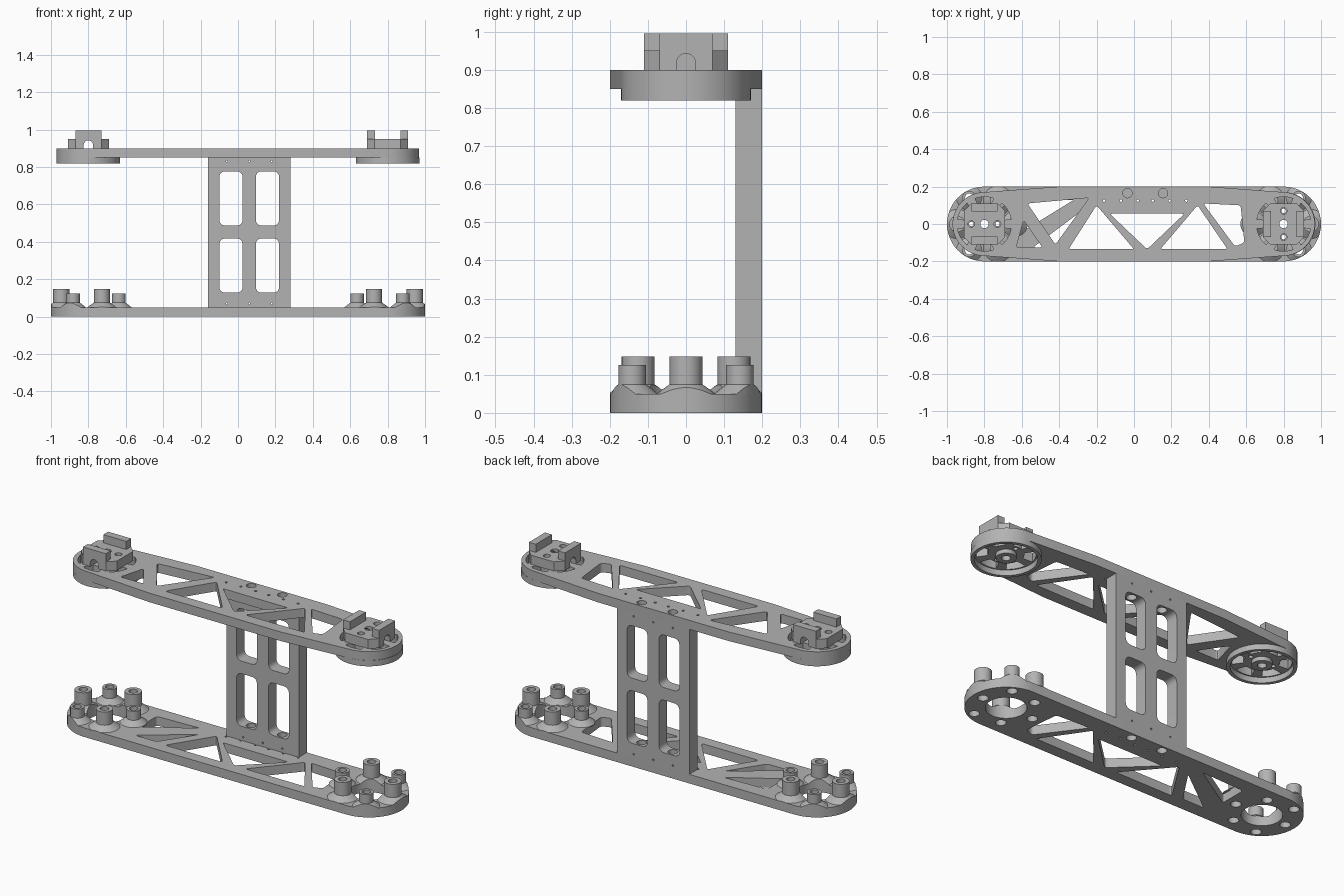
import bpy, bmesh
from math import sin, cos, pi, radians
from mathutils import Vector, Matrix

cube = bpy.data.objects.get("Cube")
if cube:
    bpy.data.objects.remove(cube, do_unlink=True)

grey = bpy.data.materials.new("matte grey")
grey.use_nodes = True
grey.diffuse_color = (0.45, 0.45, 0.45, 1)
grey.node_tree.nodes["Principled BSDF"].inputs["Base Color"].default_value = grey.diffuse_color


def circle(x, y, r, n=32):
    return [(x + r * cos(2 * pi * i / n), y + r * sin(2 * pi * i / n)) for i in range(n)]


def arc(x, y, r, a, b, n=24):
    angles = [radians(a + (b - a) * i / n) for i in range(n + 1)]
    return [(x + r * cos(t), y + r * sin(t)) for t in angles]


def rounded(points, d, n=4):
    """Polygon with softened corners."""
    out = []
    for i, p in enumerate(points):
        p = Vector(p)
        a = p + (Vector(points[i - 1]) - p).normalized() * d
        b = p + (Vector(points[(i + 1) % len(points)]) - p).normalized() * d
        for k in range(n + 1):
            t = k / n
            out.append(tuple(a * (1 - t) ** 2 + p * 2 * t * (1 - t) + b * t * t))
    return out


def rect(x0, x1, y0, y1):
    return [(x0, y0), (x1, y0), (x1, y1), (x0, y1)]


def finish(name, mesh, matrix):
    bm = bmesh.new()
    bm.from_mesh(mesh)
    bmesh.ops.remove_doubles(bm, verts=bm.verts, dist=1e-5)
    bm.transform(matrix)
    bmesh.ops.recalc_face_normals(bm, faces=bm.faces)
    bm.to_mesh(mesh)
    bm.free()
    mesh.materials.clear()
    mesh.materials.append(grey)
    ob = bpy.data.objects.new(name, mesh)
    bpy.context.collection.objects.link(ob)
    return ob


def prism(name, loops, z0, z1, matrix=Matrix()):
    """Extrude an outline; further loops become holes."""
    cu = bpy.data.curves.new(name, 'CURVE')
    cu.dimensions = '2D'
    cu.fill_mode = 'BOTH'
    cu.extrude = (z1 - z0) / 2
    for loop in loops:
        s = cu.splines.new('POLY')
        s.points.add(len(loop) - 1)
        for pt, (x, y) in zip(s.points, loop):
            pt.co = (x, y, 0, 1)
        s.use_cyclic_u = True
        s.use_smooth = False
    tmp = bpy.data.objects.new("helper", cu)
    bpy.context.collection.objects.link(tmp)
    dg = bpy.context.evaluated_depsgraph_get()
    mesh = bpy.data.meshes.new_from_object(tmp.evaluated_get(dg))
    bpy.data.objects.remove(tmp, do_unlink=True)
    return finish(name, mesh, matrix @ Matrix.Translation((0, 0, (z0 + z1) / 2)))


def lathe(name, profile, x, y, n=32):
    """Revolve a closed (radius, z) profile."""
    bm = bmesh.new()
    rings = [[bm.verts.new((px, py, z)) for px, py in circle(0, 0, r, n)] for r, z in profile]
    for k, ring in enumerate(rings):
        prev = rings[k - 1]
        for i in range(n):
            j = (i + 1) % n
            bm.faces.new((prev[i], prev[j], ring[j], ring[i]))
    mesh = bpy.data.meshes.new(name)
    bm.to_mesh(mesh)
    bm.free()
    return finish(name, mesh, Matrix.Translation((x, y, 0)))


def boolean(ob, other, operation, remove=True):
    m = ob.modifiers.new("cut", 'BOOLEAN')
    m.operation, m.object, m.solver = operation, other, 'EXACT'
    bpy.context.view_layer.objects.active = ob
    bpy.ops.object.modifier_apply(modifier=m.name)
    if remove:
        bpy.data.objects.remove(other, do_unlink=True)


parts = []
bolt_x = (-0.035, 0.155)
bolts = [circle(x, 0.165, 0.025) for x in bolt_x]
pins = [circle(x, 0.125, 0.007, 8) for x in (-0.16, -0.07, 0.02, 0.1, 0.19, 0.28)]

# Truss openings shared by both plates
shared = [[(-0.35, -0.135), (0.0, -0.135), (-0.2, 0.1)],
          [(-0.13, 0.055), (0.27, 0.055), (0.07, -0.135)],
          [(0.14, -0.135), (0.5, -0.135), (0.34, 0.1)],
          [(0.37, 0.11), (0.57, 0.1), (0.59, -0.1), (0.54, -0.12)]]
upper_truss = shared + [[(-0.57, 0.11), (-0.24, 0.14), (-0.42, -0.11)],
                        [(-0.59, 0.02), (-0.49, -0.125), (-0.63, -0.125)]]
lower_truss = shared + [[(-0.58, 0.12), (-0.32, 0.13), (-0.58, -0.03)],
                        [(-0.54, -0.125), (-0.41, -0.125), (-0.28, 0.07)]]

# Lower plate with bores and post holes
lower_outline = arc(0.8, 0, 0.2, -90, 90) + arc(-0.8, 0, 0.2, 90, 270)
posts = []
for side in (-1, 1):
    for k in range(6):
        tall = k % 2 == 0
        ring = 0.145 if tall else 0.163
        t = radians(60 * k)
        posts.append((side * (0.8 + ring * cos(t)), ring * sin(t), tall))
bores = [circle(s * 0.8, 0, 0.1, 48) for s in (-1, 1)]
parts.append(prism("lower_plate", [lower_outline] + bores + bolts + pins
                   + [circle(x, y, 0.026) for x, y, _ in posts]
                   + [rounded(p, 0.015) for p in lower_truss], 0, 0.05))

# Posts with flared feet trimmed to the plate edge and bore
clip = prism("post_trim", [lower_outline] + bores, 0.03, 0.3)
for x, y, tall in posts:
    r, top, foot = (0.043, 0.148, 0.078) if tall else (0.036, 0.125, 0.068)
    profile = [(0.022, 0.045), (0.022, top), (r, top), (r, 0.075), (foot, 0.05), (foot, 0.045)]
    post = lathe("tall_post" if tall else "short_post", profile, x, y)
    boolean(post, clip, 'INTERSECT', remove=False)
    parts.append(post)
bpy.data.objects.remove(clip, do_unlink=True)

# Upper plate with spoked ends
upper_outline = ([(-0.4, -0.2), (0.4, -0.2)] + arc(0.797, 0, 0.17, -86, 86)
                 + [(0.4, 0.2), (-0.4, 0.2)] + arc(-0.8, 0, 0.17, 94, 266))
wheel_holes = []
for side in (-1, 1):
    cx = side * 0.8
    wheel_holes.append(circle(cx, 0, 0.022))
    for k in range(6):
        a = 60 * k + 30
        wheel_holes.append(arc(cx, 0, 0.145, a - 20, a + 20, 8)
                           + arc(cx, 0, 0.088, a + 17, a - 17, 8))
    for s in (-1, 1):
        px, py = (cx + s * 0.07, 0) if side < 0 else (cx, s * 0.07)
        wheel_holes.append(circle(px, py, 0.012, 16))
parts.append(prism("upper_plate", [upper_outline] + wheel_holes + bolts + pins
                   + [rounded(p, 0.015) for p in upper_truss], 0.85, 0.9))

# Rims, hubs and clamp mounts at each end
for side in (-1, 1):
    cx = side * 0.8
    parts.append(lathe("rim", [(0.152, 0.82), (0.152, 0.852), (0.17, 0.852), (0.17, 0.82)], cx, 0, 64))
    parts.append(lathe("hub", [(0.022, 0.828), (0.022, 0.852), (0.05, 0.852), (0.05, 0.828)], cx, 0))
    place = Matrix.Translation((cx, 0, 0)) @ Matrix.Rotation(pi / 2 if side > 0 else 0, 4, 'Z')
    octagon = [(0.11, -0.07), (0.11, 0.07), (0.07, 0.11), (-0.07, 0.11),
               (-0.11, 0.07), (-0.11, -0.07), (-0.07, -0.11), (0.07, -0.11)]
    base = prism("mount_base", [octagon, circle(0, 0, 0.022)]
                 + [circle(s * 0.07, 0, 0.018, 20) for s in (-1, 1)], 0.898, 0.95, place)
    arch = rect(-0.025, 0.025, 0.88, 0.925) [:2] + arc(0, 0.918, 0.025, 0, 180, 10)
    tunnel = prism("tunnel_cutter", [arch], -0.2, 0.2, place @ Matrix.Rotation(pi / 2, 4, 'X'))
    boolean(base, tunnel, 'DIFFERENCE')
    parts.append(base)
    for s in (-1, 1):
        y0, y1 = sorted((s * 0.068, s * 0.11))
        parts.append(prism("mount_wall", [rect(-0.07, 0.07, y0, y1)], 0.949, 0.995, place))

# Upright frame with four windows and bolt holes through its end rails
windows = [rounded(rect(x, x + 0.125, z, z + 0.29), 0.035, 6)
           for x in (-0.1, 0.095) for z in (0.128, 0.487)]
frame_pins = [circle(x, z, 0.005, 8) for x in (-0.06, 0.06, 0.18) for z in (0.07, 0.83)]
stand = Matrix.Translation((0, 0.2, 0)) @ Matrix.Rotation(pi / 2, 4, 'X')
frame = prism("upright_frame", [rect(-0.16, 0.28, 0.05, 0.85)] + windows + frame_pins, 0, 0.07, stand)
for x in bolt_x:
    for z in (0.03, 0.75):
        boolean(frame, prism("bolt_cutter", [circle(x, 0.165, 0.025)], z, z + 0.12), 'DIFFERENCE')
parts.append(frame)

# Smooth round surfaces, keep hard edges
bpy.ops.object.select_all(action='DESELECT')
for ob in parts:
    ob.select_set(True)
bpy.context.view_layer.objects.active = parts[0]
bpy.ops.object.shade_smooth_by_angle(angle=radians(30))
